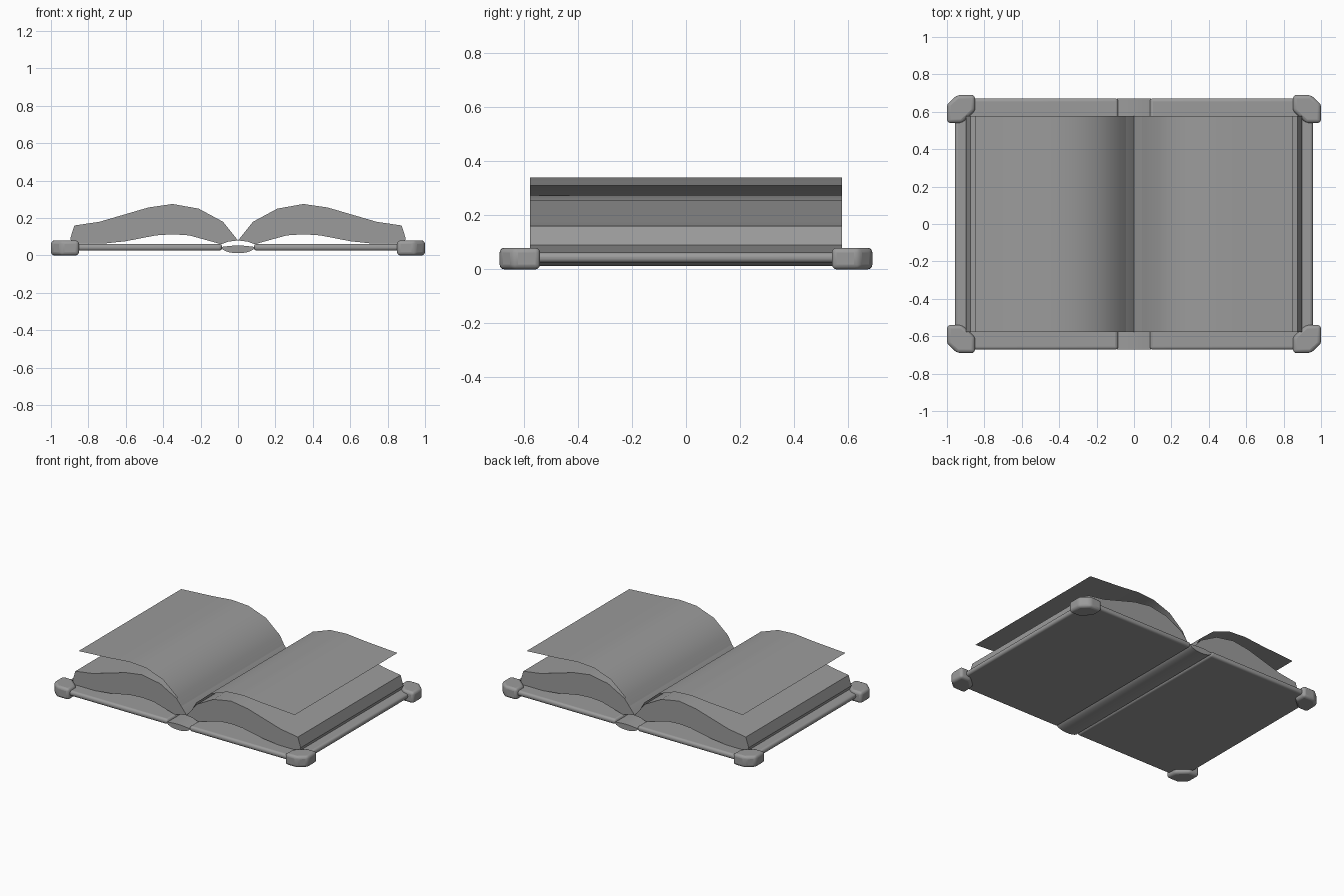
import bpy, bmesh, math

if "Cube" in bpy.data.objects:
    bpy.data.objects.remove(bpy.data.objects["Cube"])

paper = bpy.data.materials.new("book_grey")
paper.diffuse_color = (0.33, 0.33, 0.33, 1)
paper.use_nodes = True
paper.node_tree.nodes["Principled BSDF"].inputs["Base Color"].default_value = paper.diffuse_color

PAGE_Y = 0.577


def finish(name, bm, bevel=0, segments=3, angle=35, recalc=True):
    """Turn a bmesh into a smooth-shaded object, optionally bevelled."""
    if recalc:
        bmesh.ops.recalc_face_normals(bm, faces=bm.faces)
    mesh = bpy.data.meshes.new(name)
    bm.to_mesh(mesh)
    bm.free()
    mesh.materials.append(paper)
    obj = bpy.data.objects.new(name, mesh)
    bpy.context.collection.objects.link(obj)
    if bevel:
        mod = obj.modifiers.new("bevel", "BEVEL")
        mod.width = bevel
        mod.segments = segments
        mod.limit_method = "ANGLE"
        mod.angle_limit = math.radians(35)
    bpy.ops.object.select_all(action="DESELECT")
    obj.select_set(True)
    bpy.context.view_layer.objects.active = obj
    bpy.ops.object.shade_smooth_by_angle(angle=math.radians(angle))
    return obj


def prism(name, points, vector, **kw):
    """Extrude a closed outline of 3D points along a vector."""
    bm = bmesh.new()
    face = bm.faces.new([bm.verts.new(p) for p in points])
    geom = bmesh.ops.extrude_face_region(bm, geom=[face])["geom"]
    moved = [g for g in geom if isinstance(g, bmesh.types.BMVert)]
    bmesh.ops.translate(bm, verts=moved, vec=vector)
    return finish(name, bm, **kw)


# Half profiles (x, z): page block and loose sheet
block = [(0, 0.08), (0.08, 0.18), (0.21, 0.25), (0.35, 0.275), (0.48, 0.256),
         (0.74, 0.18), (0.875, 0.16), (0.897, 0.09), (0.885, 0.063),
         (0.72, 0.063), (0.6, 0.076), (0.44, 0.107), (0.35, 0.113),
         (0.26, 0.107), (0.09, 0.06), (0.05, 0.074)]
sheet = [(0, 0.08), (0.035, 0.12), (0.075, 0.19), (0.184, 0.283),
         (0.32, 0.332), (0.45, 0.34), (0.6, 0.326), (0.85, 0.31)]
# Corner guard outline (x, y)
guard = [(0.85, 0.69), (0.945, 0.69), (1, 0.64), (1, 0.54),
         (0.92, 0.54), (0.85, 0.605)]

for side, sx in (("left", -1), ("right", 1)):
    # Cover board with rounded rim
    prism(side + "_cover",
          [(sx * x, y, 0.025) for x, y in
           ((0.085, -0.672), (0.957, -0.672), (0.957, 0.672), (0.085, 0.672))],
          (0, 0, 0.037), bevel=0.016, segments=4)

    # Arched page block
    prism(side + "_pages", [(sx * x, -PAGE_Y, z) for x, z in block],
          (0, 2 * PAGE_Y, 0))

    # Lifted single page, no thickness
    bm = bmesh.new()
    rows = [[bm.verts.new((sx * x, y, z)) for y in (-PAGE_Y, PAGE_Y)]
            for x, z in sheet]
    for a, b in zip(rows, rows[1:]):
        quad = [a[0], b[0], b[1], a[1]]
        bm.faces.new(quad if sx > 0 else quad[::-1])
    finish(side + "_loose_page", bm, angle=60, recalc=False)

    # Corner guards, front and back
    for end, sy in (("front", -1), ("back", 1)):
        prism(side + "_" + end + "_corner",
              [(sx * x, sy * y, 0) for x, y in guard], (0, 0, 0.08),
              bevel=0.018, segments=3)

# Crescent spine between the covers
N = 12
low = [(0.09 * math.cos(t), 0.045 - 0.033 * math.sin(t))
       for t in (math.pi * i / N for i in range(N + 1))]
high = [(-0.09 + 0.18 * i / N, 0.045 + 0.008 * math.sin(math.pi * i / N))
        for i in range(1, N)]
prism("spine", [(x, -0.672, z) for x, z in low + high], (0, 1.344, 0))
